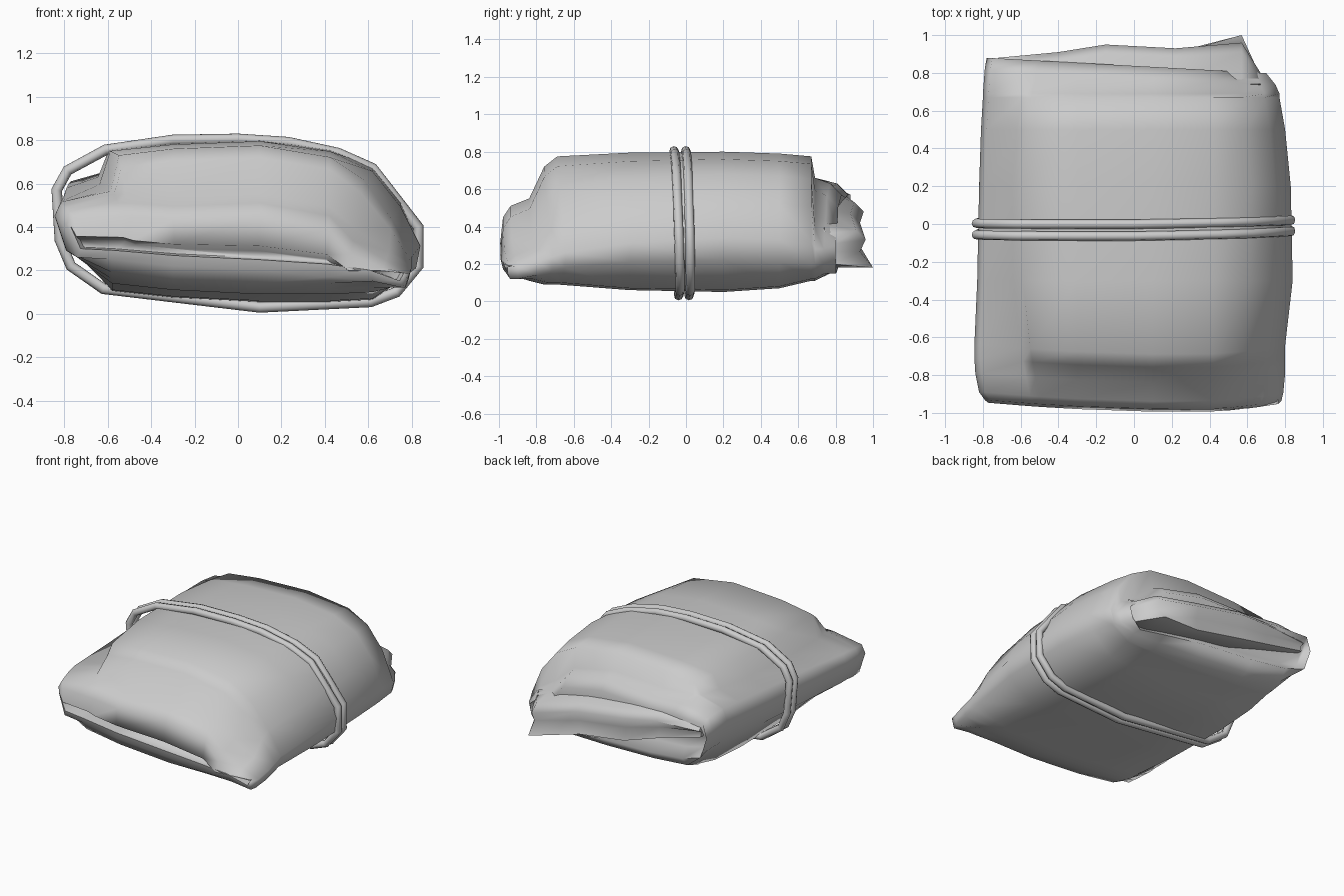
import bpy
import math

cube = bpy.data.objects.get("Cube")
if cube:
    bpy.data.objects.remove(cube, do_unlink=True)

grey = bpy.data.materials.new("plain grey")
grey.use_nodes = True
grey.diffuse_color = (0.6, 0.6, 0.6, 1)
grey.node_tree.nodes["Principled BSDF"].inputs["Base Color"].default_value = (0.6, 0.6, 0.6, 1)


def finish(obj, angle):
    """Give the part its colour and smooth shading with kept creases."""
    bpy.ops.object.select_all(action='DESELECT')
    obj.select_set(True)
    bpy.context.view_layer.objects.active = obj
    if obj.type == 'CURVE':
        bpy.ops.object.convert(target='MESH')
        obj = bpy.context.object
    if not obj.data.materials:
        obj.data.materials.append(grey)
    bpy.ops.object.mode_set(mode='EDIT')
    bpy.ops.mesh.select_all(action='SELECT')
    bpy.ops.mesh.normals_make_consistent(inside=False)
    bpy.ops.object.mode_set(mode='OBJECT')
    bpy.ops.object.shade_smooth_by_angle(angle=math.radians(angle))


def loft(name, rings, angle):
    """Skin closed rings; each end is closed by a strip across the ring."""
    n = len(rings[0])
    verts = [p for ring in rings for p in ring]
    faces = []
    for r in range(len(rings) - 1):
        for i in range(n):
            j = (i + 1) % n
            faces.append((r * n + i, r * n + j, (r + 1) * n + j, (r + 1) * n + i))
    for base in (0, (len(rings) - 1) * n):
        faces.append((base, base + 1, base + n - 1))
        i = 1
        while i + 1 < n - 1 - i:
            quad = [i, i + 1, n - 1 - i, n - i]
            faces.append([base + k for k in dict.fromkeys(quad)])
            i += 1
    mesh = bpy.data.meshes.new(name)
    mesh.from_pydata(verts, [], faces)
    mesh.validate()
    obj = bpy.data.objects.new(name, mesh)
    bpy.context.collection.objects.link(obj)
    finish(obj, angle)


def section(y, xl, xr, el, er, t, b):
    """Cross-section of the bundle: left edge, top, right edge, underside."""
    front, ledge = max(0, -y), y > 0.68
    step = 0.045 if t > 0.7 else 0
    drop = 0.2 if ledge else 0.12 + 0.06 * front
    right = er + (0.08 if ledge else 0.12 - 0.06 * front)
    shoulder = el + 0.1 - 0.05 * front
    narrow = 1 - 0.2 * y * y             # the top layer tapers to both ends
    dip = max(0, b - 0.14)               # lifted ends sag at the right corner
    px = 0.63 * narrow
    slope = (t - drop + right) / 2 + 0.02 - 0.04 * front
    pts = [
        (xl, el), (xl + 0.03, min(shoulder, t)), (-px - 0.02, min(shoulder + 0.05, t)),
        (-px + 0.03, t - step), (-0.3, t - 0.015), (0.1, t), (0.42, t - drop / 3),
        (px, t - drop), ((px + xr) / 2 + 0.02, slope),
        (xr, right), (xr - 0.02, er), (0.62, b + 0.01 - dip), (0.42, b - dip / 2),
        (0.1, b), (-0.3, b + 0.02), (-0.58, b + 0.05), (xl + 0.05, el - 0.15),
    ]
    ring = []
    for x, z in pts:
        yy = y
        if y < -0.5:                     # front edge bows forward
            width = 0.52 if x > 0.3 else 1.1
            yy -= 0.05 * max(0, 1 - ((x - 0.3) / width) ** 2)
        elif y > 0.75:                   # back edge runs slightly askew
            yy -= 0.055 * (x + 0.78)
        ring.append((x, yy, z))
    return ring


def tuck(ring, depth, squeeze):
    """Roll the end of the cloth over towards the slot between its layers."""
    n = len(ring)
    out = []
    for i, (x, y, z) in enumerate(ring):
        other = ring[(n - i) % n][2]
        slot = 0.3 * max(z, other) + 0.7 * min(z, other)
        out.append((x * 0.98, y + depth, z + (slot - z) * squeeze))
    return out


# Cloth bundle: y, left x, right x, left edge z, right edge z, top, bottom
stations = [
    (-0.93, -0.79, 0.78, 0.41, 0.12, 0.45, 0.20),
    (-0.89, -0.82, 0.79, 0.43, 0.12, 0.51, 0.14),
    (-0.79, -0.84, 0.80, 0.44, 0.14, 0.55, 0.11),
    (-0.71, -0.845, 0.80, 0.45, 0.16, 0.72, 0.09),
    (-0.64, -0.845, 0.80, 0.45, 0.18, 0.775, 0.09),
    (-0.30, -0.83, 0.84, 0.46, 0.21, 0.795, 0.06),
    (0.20, -0.82, 0.83, 0.48, 0.22, 0.80, 0.05),
    (0.50, -0.81, 0.80, 0.50, 0.21, 0.79, 0.07),
    (0.67, -0.80, 0.77, 0.51, 0.20, 0.775, 0.11),
    (0.69, -0.80, 0.77, 0.51, 0.20, 0.66, 0.11),
    (0.82, -0.79, 0.75, 0.50, 0.20, 0.63, 0.15),
    (0.88, -0.78, 0.70, 0.47, 0.22, 0.57, 0.22),
]
rings = [section(*s) for s in stations]
lip = tuck(rings[0], -0.015, 0.7)
rings = [tuck(lip, 0.1, 0.4), lip] + rings
rings.append(tuck(rings[-1], -0.06, 0.7))
loft("cloth_bundle", rings, 85)

# Loose cloth end draped at the back: x, reach in y, top z, bottom z
flap = []
for x, y, top, low in [(-0.72, 0.88, 0.53, 0.46), (-0.4, 0.91, 0.53, 0.38),
                       (-0.15, 0.95, 0.50, 0.31), (0.22, 0.93, 0.44, 0.25),
                       (0.57, 0.96, 0.35, 0.18), (0.67, 0.80, 0.33, 0.20)]:
    mid = (top + low) / 2
    tip = y + (0.04 if x > 0.5 and y > 0.9 else -0.02)
    flap.append([(x, 0.7, mid), (x, 0.74, top + 0.06), (x, y - 0.05, top + 0.03),
                 (x, y, top - 0.02), (x, y - 0.03, mid), (x, tip, low),
                 (x, 0.76, low)])
loft("loose_cloth_end", flap, 75)

# Two rope loops tied around the middle
loop = [(-0.835, 0.57), (-0.785, 0.66), (-0.61, 0.755), (-0.3, 0.80), (0, 0.805),
        (0.23, 0.79), (0.46, 0.74), (0.62, 0.67), (0.83, 0.40), (0.83, 0.22),
        (0.73, 0.10), (0.61, 0.055), (0.1, 0.03), (-0.62, 0.115), (-0.77, 0.22),
        (-0.82, 0.34)]
for name, y, lean in (("front_rope", -0.055, 0.03), ("back_rope", 0.005, 0.02)):
    curve = bpy.data.curves.new(name, 'CURVE')
    curve.dimensions = '3D'
    curve.bevel_depth = 0.025
    curve.bevel_resolution = 2
    spline = curve.splines.new('POLY')
    spline.points.add(len(loop) - 1)
    spline.use_cyclic_u = True
    for point, (x, z) in zip(spline.points, loop):
        point.co = (x, y - lean * (z - 0.5) + 0.015 * max(0, x), z, 1)
    rope = bpy.data.objects.new(name, curve)
    bpy.context.collection.objects.link(rope)
    finish(rope, 60)
